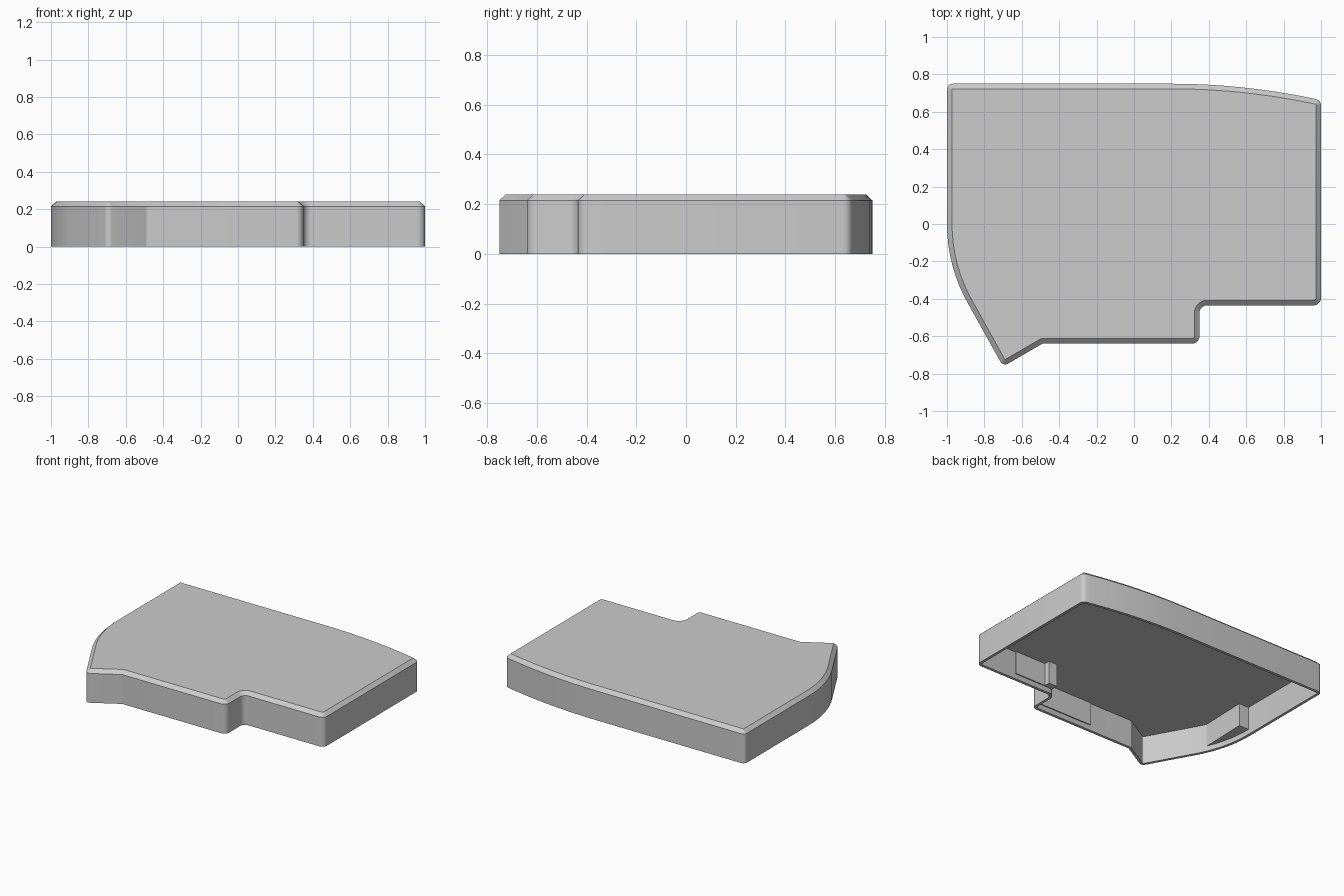
import bpy, bmesh, math
from mathutils import Vector

if "Cube" in bpy.data.objects:
    bpy.data.objects.remove(bpy.data.objects["Cube"], do_unlink=True)

grey = bpy.data.materials.new("light grey plastic")
grey.use_nodes = True
colour = (0.6, 0.6, 0.6, 1)
grey.diffuse_color = colour
grey.node_tree.nodes["Principled BSDF"].inputs["Base Color"].default_value = colour


def finish(name, bm):
    bmesh.ops.recalc_face_normals(bm, faces=bm.faces)
    mesh = bpy.data.meshes.new(name)
    bm.to_mesh(mesh)
    bm.free()
    mesh.materials.append(grey)
    obj = bpy.data.objects.new(name, mesh)
    bpy.context.collection.objects.link(obj)
    bpy.ops.object.select_all(action='DESELECT')
    obj.select_set(True)
    bpy.context.view_layer.objects.active = obj
    bpy.ops.object.shade_smooth_by_angle(angle=math.radians(25))
    return obj


def round_corners(corners, steps=6):
    """Turn (x, y, radius) corners into an outline with tangent arcs."""
    out = []
    for i, (x, y, r) in enumerate(corners):
        p = Vector((x, y))
        if r == 0:
            out.append(p)
            continue
        a = (Vector(corners[i - 1][:2]) - p).normalized()
        b = (Vector(corners[(i + 1) % len(corners)][:2]) - p).normalized()
        half = a.angle(b) / 2
        start, end = p + a * r / math.tan(half), p + b * r / math.tan(half)
        centre = p + (a + b).normalized() * r / math.sin(half)
        sweep = (start - centre).angle_signed(end - centre)
        for k in range(steps + 1):
            t = -sweep * k / steps      # angle_signed is clockwise
            v = start - centre
            out.append(centre + Vector((v.x * math.cos(t) - v.y * math.sin(t),
                                        v.x * math.sin(t) + v.y * math.cos(t))))
    return out


def inset(points, d):
    """Move a counter-clockwise outline inward by d with mitred corners."""
    out = []
    for i, p in enumerate(points):
        e = (p - points[i - 1]).normalized()
        f = (points[(i + 1) % len(points)] - p).normalized()
        n, m = Vector((-e.y, e.x)), Vector((-f.y, f.x))
        out.append(p + (n + m) * d / (1 + n.dot(m)))
    return out


def stack(name, levels):
    """Join (outline, height) rings in order and cap both ends."""
    bm = bmesh.new()
    rings = [[bm.verts.new((p[0], p[1], z)) for p in pts] for pts, z in levels]
    for low, high in zip(rings, rings[1:]):
        for i in range(len(low)):
            bm.faces.new((low[i - 1], low[i], high[i], high[i - 1]))
    bm.faces.new(rings[0])
    bm.faces.new(rings[-1])
    return finish(name, bm)


# Outline: stepped front edge, bowed back edge, curved side and pointed corner
back_bow = []
for k in range(9):
    x = 0.95 - 0.75 * k / 8
    back_bow.append((x, 0.75 - (x - 0.2) ** 2 / 7.3, 0))
side_arc = []
for k in range(9):
    t = math.radians(180 + 30 * k / 8)
    side_arc.append((-0.14 + 0.86 * math.cos(t), 0.86 * math.sin(t), 0))
corners = [(-0.70, -0.762, 0.03), (-0.49, -0.64, 0), (0.35, -0.64, 0.04),
           (0.35, -0.435, 0.04), (1, -0.435, 0.04), (1, 0.662, 0.035)]
corners += back_bow + [(-1, 0.75, 0.03)] + side_arc
outline = round_corners(corners)

# Hollow cover with thin walls and a chamfered top edge
inner = inset(outline, 0.02)
stack("cover_shell", [(inner, 0.205), (inner, 0), (outline, 0),
                      (outline, 0.215), (inset(outline, 0.027), 0.24)])


# Ribs and pads hanging from the inside of the cover
def rib(name, points):
    stack(name, [(points, 0.038), (points, 0.215)])


def box(x0, x1, y0, y1):
    return [(x0, y0), (x1, y0), (x1, y1), (x0, y1)]


rib("front_left_pad", box(0.37, 0.68, -0.425, -0.407))
rib("notch_post", box(0.36, 0.43, -0.425, -0.366))
rib("front_middle_pad", box(-0.14, 0.32, -0.63, -0.612))
rib("side_rib", [(-0.9, 0.015), (-0.99, 0.015), (-0.984, -0.1),
                 (-0.955, -0.24), (-0.912, -0.36)])
